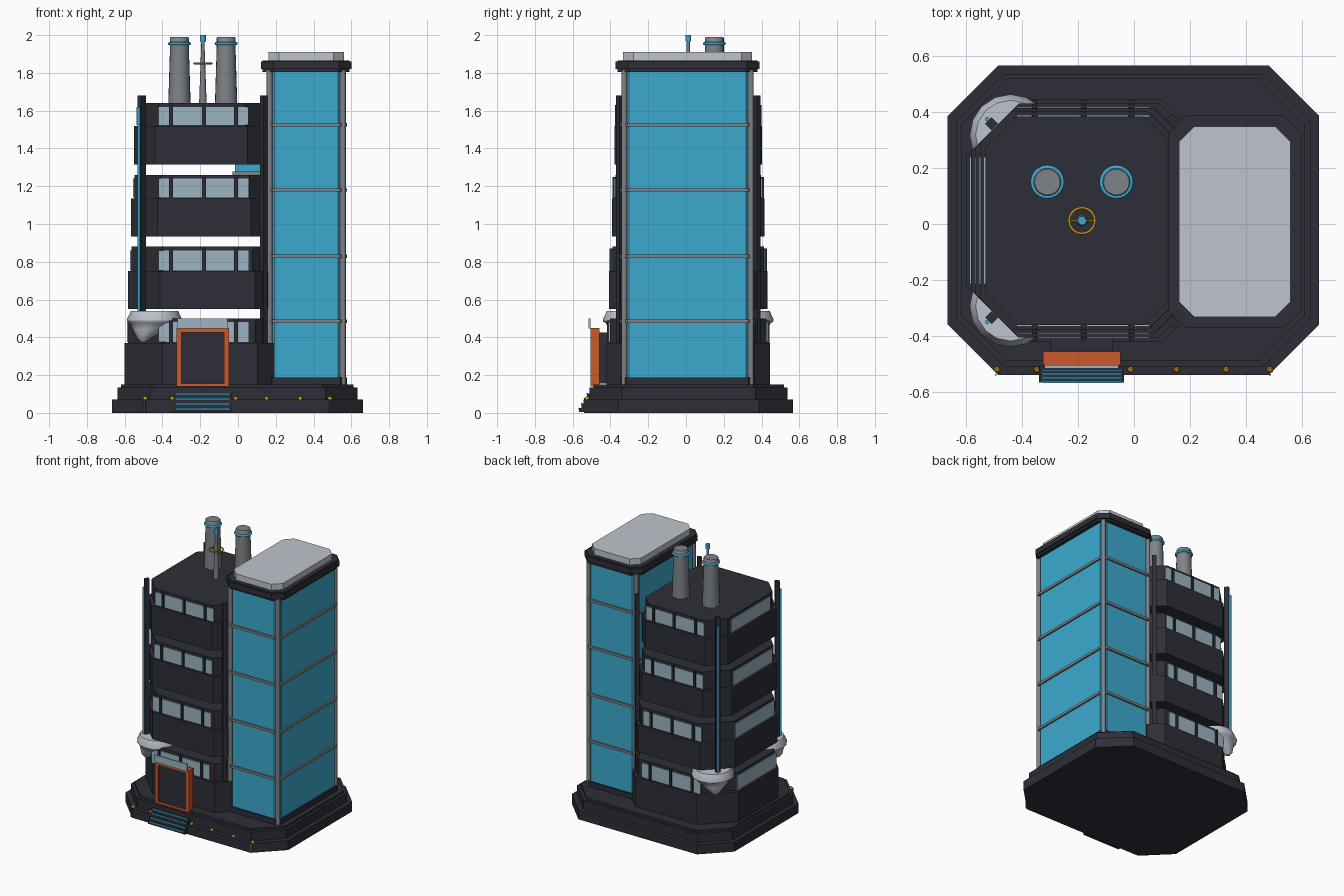
import bpy, math

if "Cube" in bpy.data.objects:
    bpy.data.objects.remove(bpy.data.objects["Cube"])


def mat(name, r, g, b):
    m = bpy.data.materials.new(name)
    m.diffuse_color = (r, g, b, 1)
    m.use_nodes = True
    m.node_tree.nodes["Principled BSDF"].inputs["Base Color"].default_value = m.diffuse_color
    return m


DARK = mat("charcoal", 0.027, 0.028, 0.038)
BLUE = mat("sky_blue", 0.045, 0.40, 0.62)
PALE = mat("pale_grey", 0.52, 0.55, 0.61)
STEEL = mat("steel_grey", 0.21, 0.23, 0.25)
GLASS = mat("window_glass", 0.33, 0.46, 0.54)
ORANGE = mat("orange", 0.60, 0.10, 0.025)
GOLD = mat("gold", 0.55, 0.28, 0.01)


def mesh(name, verts, faces, material, smooth=False):
    me = bpy.data.meshes.new(name)
    me.from_pydata(verts, [], faces)
    me.materials.append(material)
    if smooth:
        for p in me.polygons:
            p.use_smooth = len(p.vertices) == 4
    ob = bpy.data.objects.new(name, me)
    bpy.context.collection.objects.link(ob)
    return ob


def skin(name, rings, material, smooth=False):
    """Closed solid through rings of equal point count, bottom to top."""
    n = len(rings[0])
    verts = [p for r in rings for p in r]
    faces = [tuple(range(n))[::-1], tuple(range(len(verts) - n, len(verts)))]
    for k in range(len(rings) - 1):
        for i in range(n):
            j = (i + 1) % n
            faces.append((k * n + i, k * n + j, (k + 1) * n + j, (k + 1) * n + i))
    return mesh(name, verts, faces, material, smooth)


def octagon(x0, x1, y0, y1, z, cl, cr):
    """Rectangle with corners cut by cl on the left and cr on the right."""
    return [(x0 + cl, y0, z), (x1 - cr, y0, z), (x1, y0 + cr, z), (x1, y1 - cr, z),
            (x1 - cr, y1, z), (x0 + cl, y1, z), (x0, y1 - cl, z), (x0, y0 + cl, z)]


def prism(name, x0, x1, y0, y1, z0, z1, cl, cr, material):
    return skin(name, [octagon(x0, x1, y0, y1, z, cl, cr) for z in (z0, z1)], material)


def box(name, x0, x1, y0, y1, z0, z1, material):
    return skin(name, [[(x0, y0, z), (x1, y0, z), (x1, y1, z), (x0, y1, z)]
                       for z in (z0, z1)], material)


def lathe(name, x, y, profile, material, n=20, smooth=True):
    """profile: (radius, z) pairs, bottom to top."""
    rings = [[(x + r * math.cos(2 * math.pi * i / n), y + r * math.sin(2 * math.pi * i / n), z)
              for i in range(n)] for r, z in profile]
    return skin(name, rings, material, smooth)


def torus(name, x, y, z, R, r, material, n=24, m=8):
    verts, faces = [], []
    for i in range(n):
        a = 2 * math.pi * i / n
        for j in range(m):
            b = 2 * math.pi * j / m
            d = R + r * math.cos(b)
            verts.append((x + d * math.cos(a), y + d * math.sin(a), z + r * math.sin(b)))
            i2, j2 = (i + 1) % n, (j + 1) % m
            faces.append((i * m + j, i2 * m + j, i2 * m + j2, i * m + j2))
    return mesh(name, verts, faces, material, True)


# Stepped base
prism("base_lower", -0.667, 0.662, -0.54, 0.567, 0, 0.07, 0.18, 0.18, DARK)
prism("base_middle", -0.637, 0.632, -0.51, 0.537, 0.07, 0.135, 0.17, 0.17, DARK)
prism("base_upper", -0.62, 0.612, -0.49, 0.52, 0.135, 0.15, 0.165, 0.165, DARK)

# Four separated storeys, each a wall with a recessed window band above
WINDOWS = [(-0.42, -0.365), (-0.345, -0.19), (-0.17, -0.02), (0.0, 0.055)]
STOREYS = [(-0.60, 0.187, 0.433, 0.15, 0.37, 0.50, 0.20),
           (-0.583, 0.175, 0.419, 0.55, 0.75, 0.88, 0.17),
           (-0.567, 0.155, 0.404, 0.935, 1.135, 1.26, 0.14),
           (-0.55, 0.135, 0.391, 1.315, 1.52, 1.64, 0.11)]
YC = 0.012
for k, (x0, x1, h, z0, z1, z2, c) in enumerate(STOREYS, 1):
    prism(f"storey_{k}_wall", x0, x1, YC - h, YC + h, z0, z1, c, 0.085, DARK)
    d = 0.018
    prism(f"storey_{k}_band", x0 + d, x1 - d, YC - h + d, YC + h - d, z1, z2, c, 0.08, DARK)
    for s, side in ((-1, "front"), (1, "back")):
        face = YC + s * (h - d)
        ya, yb = sorted((face - s * 0.002, face + s * 0.006))
        for i, (a, b) in enumerate(WINDOWS):
            box(f"storey_{k}_{side}_window_{i}", a, b, ya, yb, z1 + 0.004, z2 - 0.02, GLASS)
        ya, yb = sorted((face, face + s * 0.016))
        for i, x in enumerate((-0.355, -0.18, -0.01)):
            box(f"storey_{k}_{side}_mullion_{i}", x - 0.008, x + 0.008, ya, yb, z1, z2 - 0.01, DARK)
    box(f"storey_{k}_left_window", x0 + d - 0.006, x0 + d + 0.002, -0.215, 0.24,
        z1 + 0.004, z2 - 0.02, GLASS)

# Corner posts, blue pipes and bowls
for s, side in ((-1, "front"), (1, "back")):
    lathe(f"{side}_left_post", -0.51, YC + s * 0.347, [(0.023, 0.45), (0.023, 1.68)], DARK, 4, False)
    lathe(f"{side}_right_post", 0.136, YC + s * 0.363, [(0.02, 0.15), (0.02, 1.68)], DARK, 4, False)
    lathe(f"{side}_blue_pipe", -0.525, YC + s * 0.363, [(0.008, 0.5), (0.008, 1.62)], BLUE, 8)
    rings = []
    for r, z, t in ((0.012, 0.375, 1), (0.04, 0.40, 0.9), (0.09, 0.44, 0.4), (0.13, 0.475, 0),
                    (0.146, 0.485, 0), (0.146, 0.495, 0), (0.125, 0.54, 0)):
        cx, cy = -0.442 - 0.06 * t, YC + s * (0.306 + 0.06 * t)
        rings.append([(cx + r * math.cos(math.pi * i / 8), cy + r * math.sin(math.pi * i / 8), z)
                      for i in range(16)])
    skin(f"{side}_corner_bowl", rings, PALE, True)

# Link bridge in the gap under the top storey
box("bridge_floor", -0.03, 0.17, -0.08, 0.10, 1.258, 1.277, STEEL)
box("bridge_glass", -0.015, 0.17, -0.07, 0.09, 1.277, 1.315, BLUE)

# Glass tower
TX0, TX1, TY0, TY1 = 0.157, 0.565, -0.337, 0.353


def tower(name, grow, z0, z1, c, material):
    prism(name, TX0 - grow, TX1 + grow, TY0 - grow, TY1 + grow, z0, z1, c, c, material)


tower("tower_foot", 0.012, 0.15, 0.188, 0.035, DARK)
tower("tower_glass", 0, 0.188, 1.81, 0.035, BLUE)
for i, z in enumerate((0.485, 0.83, 1.18, 1.525)):
    tower(f"tower_rail_{i}", 0.012, z - 0.009, z + 0.009, 0.038, STEEL)
for i, (x, y) in enumerate([(x, y) for x in (TX0 + 0.01, TX1 - 0.01) for y in (TY0 + 0.01, TY1 - 0.01)]):
    lathe(f"tower_pole_{i}", x, y, [(0.016, 0.15), (0.016, 1.815)], STEEL, 10)
tower("tower_cap", 0.026, 1.805, 1.865, 0.06, DARK)
tower("tower_cap_rim", 0.036, 1.82, 1.86, 0.065, DARK)
tower("tower_roof", -0.004, 1.865, 1.91, 0.055, PALE)

# Chimneys with blue rings
for i, x in enumerate((-0.31, -0.063)):
    lathe(f"chimney_{i}", x, 0.15, [(0.059, 1.64), (0.05, 1.93), (0.05, 1.985), (0.046, 1.99)], STEEL)
    torus(f"chimney_ring_{i}", x, 0.15, 1.955, 0.053, 0.008, BLUE)

# Antenna with gold ring and blue tip
lathe("antenna_mast", -0.186, YC, [(0.02, 1.64), (0.018, 1.69), (0.008, 1.97)], STEEL, 10)
lathe("antenna_tip", -0.186, YC, [(0.016, 1.967), (0.016, 2.0)], BLUE, 10)
torus("antenna_ring", -0.186, YC, 1.85, 0.046, 0.005, GOLD)
box("antenna_ring_spoke", -0.232, -0.14, YC - 0.003, YC + 0.003, 1.847, 1.853, GOLD)

# Entrance: orange frame, dark door, sign plate
for a, b in ((-0.325, -0.298), (-0.075, -0.048)):
    box("door_jamb", a, b, -0.505, -0.457, 0.14, 0.45, ORANGE)
box("door_lintel", -0.298, -0.075, -0.505, -0.457, 0.425, 0.45, ORANGE)
box("door_sill", -0.298, -0.075, -0.505, -0.457, 0.14, 0.155, ORANGE)
box("door_panel", -0.298, -0.075, -0.495, -0.41, 0.155, 0.425, DARK)
box("sign_plate", -0.32, -0.055, -0.517, -0.505, 0.447, 0.50, GLASS)

# Steps with blue edge strips
for i in range(4):
    y, z = -0.567 + i * 0.014, 0.025 + i * 0.026
    box(f"step_{i}", -0.34, -0.035, y, -0.49, 0.006 if i == 0 else z - 0.026, z, DARK)
    box(f"step_strip_{i}", -0.33, -0.045, y - 0.002, y + 0.003, z - 0.006, z + 0.002, BLUE)

# Gold lamps along the front edge of the base
for i, x in enumerate((-0.49, -0.347, -0.012, 0.152, 0.33, 0.487)):
    lathe(f"lamp_{i}", x, -0.522, [(0.012, 0.07), (0.012, 0.08), (0.006, 0.087)], GOLD, 8)
for x in (-0.495, 0.487):
    box("base_corner_rod", x - 0.003, x + 0.003, -0.543, -0.537, 0.005, 0.07, STEEL)
